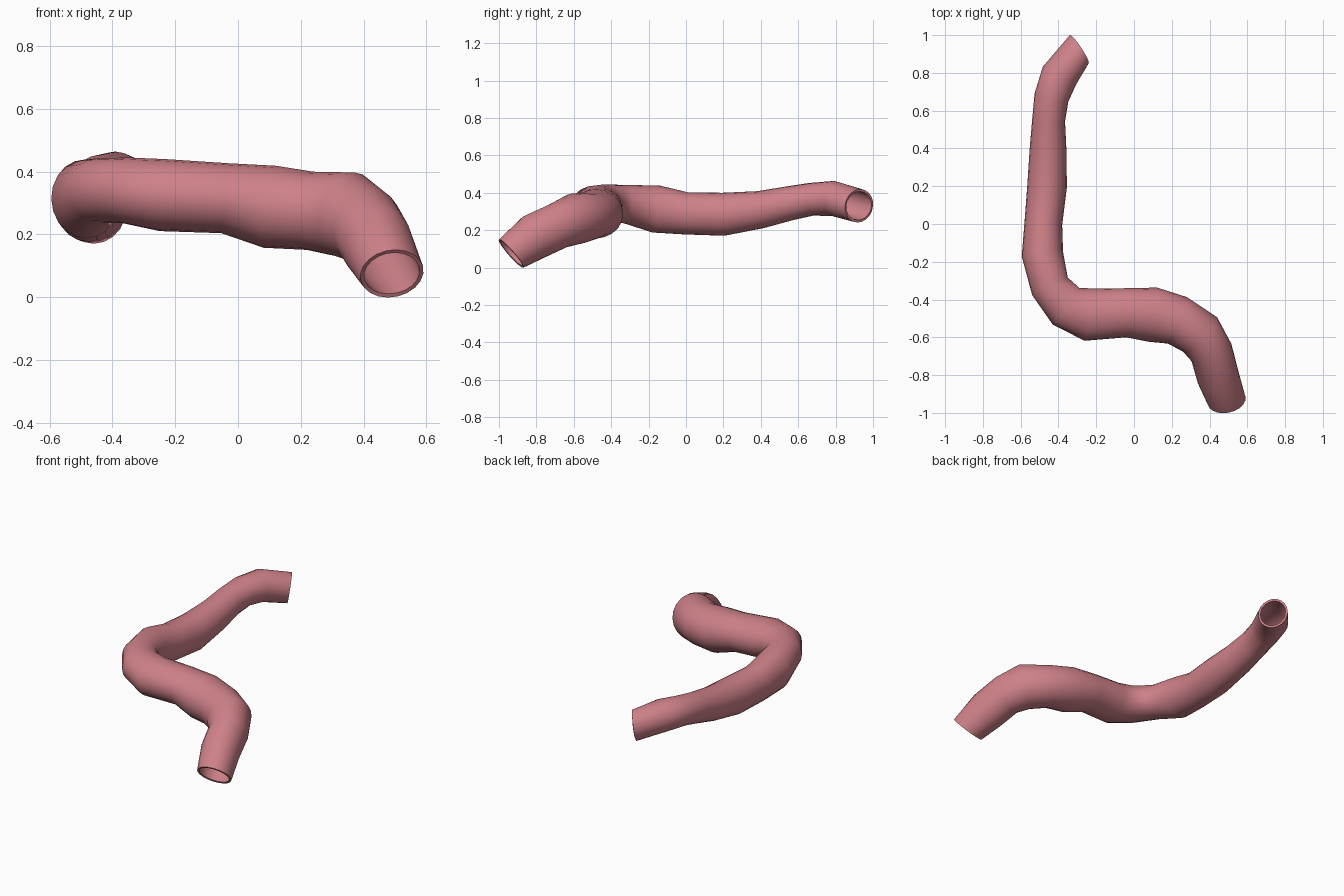
import bpy, math
from mathutils import Vector

if "Cube" in bpy.data.objects:
    bpy.data.objects.remove(bpy.data.objects["Cube"])

SIDES = 20

# Centre x, y, z, half width, half height of each ring along the tube
rings = [
    (.49, -.935, .075, .102, .10),
    (.445, -.81, .165, .112, .125),
    (.41, -.68, .225, .115, .125),
    (.35, -.585, .262, .128, .138),
    (.23, -.51, .275, .133, .125),
    (.10, -.48, .288, .145, .132),
    (-.04, -.47, .315, .13, .112),
    (-.24, -.48, .325, .14, .115),
    (-.36, -.435, .34, .12, .105),
    (-.445, -.33, .34, .105, .102),
    (-.485, -.16, .313, .11, .127),
    (-.48, .0, .29, .10, .113),
    (-.46, .2, .285, .105, .115),
    (-.455, .4, .31, .097, .10),
    (-.452, .55, .343, .087, .092),
    (-.437, .67, .365, .092, .088),
    (-.395, .785, .37, .10, .094),
    (-.29, .925, .33, .09, .09),
]
start_dir = Vector((-.15, .75, .65))
end_dir = Vector((.83, .55, -.15))

# Loft elliptical rings square to the path
centres = [Vector(r[:3]) for r in rings]
verts, faces = [], []
for i, (c, r) in enumerate(zip(centres, rings)):
    if i == 0:
        t = start_dir.normalized()
    elif i == len(rings) - 1:
        t = end_dir.normalized()
    else:
        t = ((centres[i + 1] - c).normalized() + (c - centres[i - 1]).normalized()).normalized()
    side = t.cross(Vector((0, 0, 1))).normalized()
    up = side.cross(t)
    for j in range(SIDES):
        a = 2 * math.pi * j / SIDES
        verts.append(c + side * (r[3] * math.cos(a)) + up * (r[4] * math.sin(a)))
for i in range(len(rings) - 1):
    for j in range(SIDES):
        k = (j + 1) % SIDES
        a, b = i * SIDES, (i + 1) * SIDES
        faces.append((a + j, b + j, b + k, a + k))

mesh = bpy.data.meshes.new("bent_tube")
mesh.from_pydata(verts, [], faces)
mesh.shade_smooth()
tube = bpy.data.objects.new("bent_tube", mesh)
bpy.context.collection.objects.link(tube)

# Thin wall, open at both ends
wall = tube.modifiers.new("wall", 'SOLIDIFY')
wall.thickness = 0.013
wall.offset = -1

mat = bpy.data.materials.new("dusty_pink")
mat.diffuse_color = (.62, .22, .25, 1)
mat.use_nodes = True
mat.node_tree.nodes["Principled BSDF"].inputs["Base Color"].default_value = mat.diffuse_color
mesh.materials.append(mat)

# Smooth skin with crisp rims
bpy.context.view_layer.objects.active = tube
tube.select_set(True)
bpy.ops.object.modifier_apply(modifier="wall")
bpy.ops.object.shade_smooth_by_angle(angle=math.radians(50))
